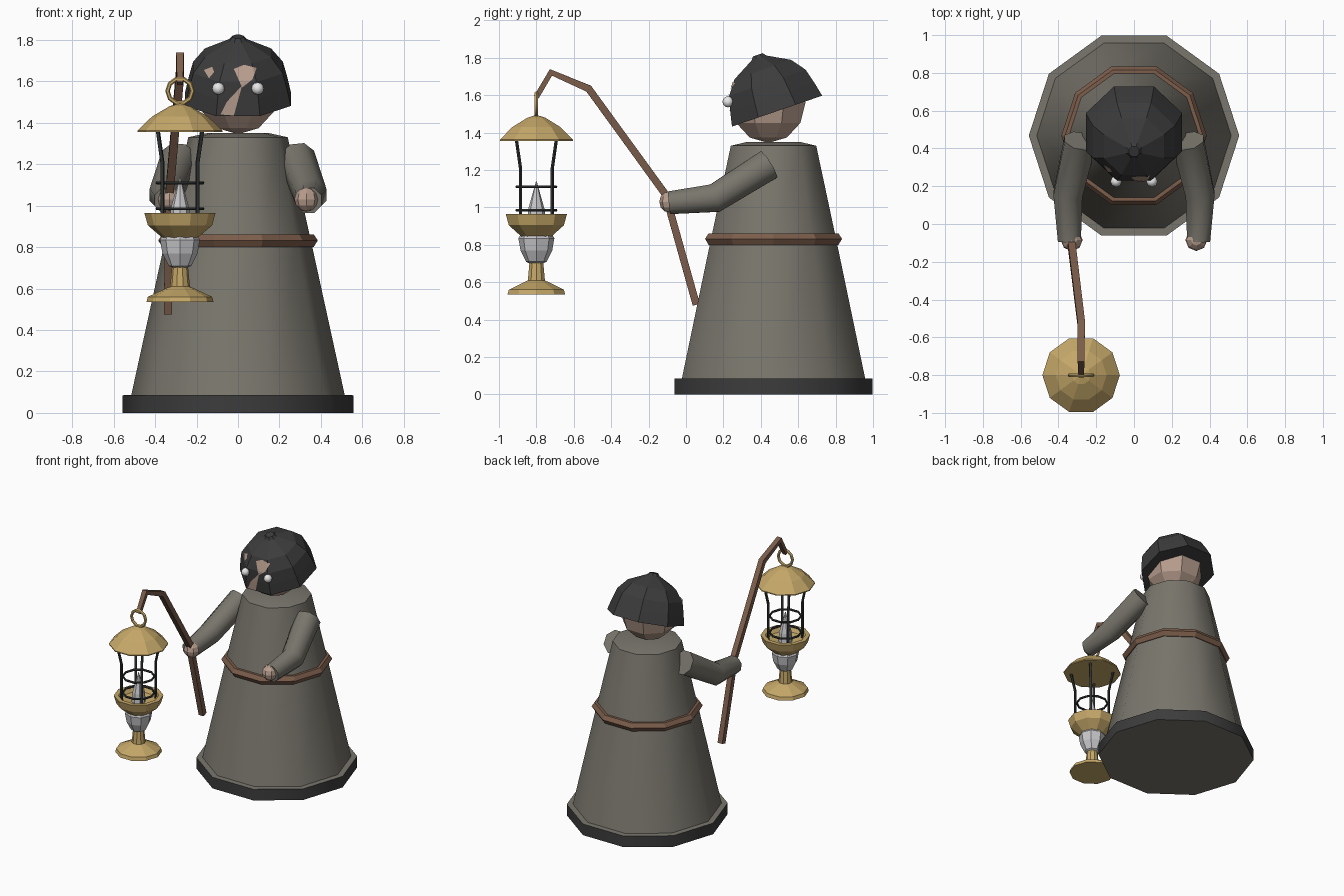
import bpy, bmesh, math
from mathutils import Vector, Matrix
from mathutils.bvhtree import BVHTree

if "Cube" in bpy.data.objects:
    bpy.data.objects.remove(bpy.data.objects["Cube"])


def material(name, r, g, b):
    m = bpy.data.materials.new(name)
    m.diffuse_color = (r, g, b, 1)
    m.use_nodes = True
    m.node_tree.nodes["Principled BSDF"].inputs["Base Color"].default_value = m.diffuse_color
    return m


CLOTH = material("grey cloth", .19, .18, .15)
DARK = material("dark felt", .045, .045, .045)
LEATHER = material("brown wood and leather", .20, .11, .07)
SKIN = material("skin", .48, .34, .27)
GOLD = material("brass", .56, .39, .14)
GLASS = material("pale glass", .58, .58, .60)
WHITE = material("white", .80, .80, .80)
IRON = material("black iron", .03, .033, .033)


def finish(name, bm, mats, smooth=None, rule=None):
    bmesh.ops.recalc_face_normals(bm, faces=bm.faces)
    me = bpy.data.meshes.new(name)
    for m in mats:
        me.materials.append(m)
    for f in bm.faces:
        f.smooth = smooth is not None
        if rule:
            f.material_index = rule(f)
    bm.to_mesh(me)
    bm.free()
    if smooth:
        me.set_sharp_from_angle(angle=math.radians(smooth))
    ob = bpy.data.objects.new(name, me)
    bpy.context.collection.objects.link(ob)
    return ob


def skin_rings(bm, rings, closed=False):
    n = len(rings[0])
    pairs = list(zip(rings, rings[1:]))
    if closed:
        pairs.append((rings[-1], rings[0]))
    for a, b in pairs:
        for i in range(n):
            j = (i + 1) % n
            bm.faces.new((a[i], a[j], b[j], b[i]))
    if not closed:
        bm.faces.new(rings[0])
        bm.faces.new(rings[-1])


def lathe(name, profile, mats, at=(0, 0, 0), sides=10, turn=0, matrix=None,
          closed=False, smooth=None, rule=None):
    """Revolve (radius, height) points round the local z axis."""
    bm = bmesh.new()
    rings = []
    for r, z in profile:
        angles = [math.tau * i / sides + turn for i in range(sides)]
        rings.append([bm.verts.new((r * math.cos(a), r * math.sin(a), z)) for a in angles])
    skin_rings(bm, rings, closed)
    bmesh.ops.transform(bm, verts=bm.verts, matrix=matrix or Matrix.Translation(at))
    return finish(name, bm, mats, smooth, rule)


def tube(name, points, radii, mats, sides, turn=0, smooth=None):
    """Sweep a polygon along a path, mitred at the bends."""
    bm = bmesh.new()
    pts = [Vector(p) for p in points]
    rings = []
    for k, p in enumerate(pts):
        d_in = (p - pts[k - 1]).normalized() if k else None
        d_out = (pts[k + 1] - p).normalized() if k + 1 < len(pts) else None
        t = ((d_in or d_out) + (d_out or d_in)).normalized()
        u = (Vector((1, 0, 0)) - t * t.x).normalized()
        v = t.cross(u)
        ring = []
        for i in range(sides):
            a = math.tau * i / sides + turn
            ring.append(bm.verts.new(p + radii[k] * (u * math.cos(a) + v * math.sin(a))))
        rings.append(ring)
    skin_rings(bm, rings)
    return finish(name, bm, mats, smooth)


def ball(name, at, r, mats, seg=8, rings=6, turn=0, smooth=None):
    bm = bmesh.new()
    bmesh.ops.create_uvsphere(bm, u_segments=seg, v_segments=rings, radius=r,
                              matrix=Matrix.Translation(at) @ Matrix.Rotation(turn, 4, 'Z'))
    return finish(name, bm, mats, smooth)


def hoop(name, at, major, minor, mats, sides=10, section=6, matrix=None):
    prof = [(major + minor * math.cos(math.tau * i / section),
             minor * math.sin(math.tau * i / section)) for i in range(section)]
    return lathe(name, prof, mats, at, sides, matrix=matrix, closed=True, smooth=40)


BODY = (0, .468, 0)
EIGHTH = math.pi / 8

# Robe with a dark band round the hem
lathe("robe", [(.557, 0), (.557, .085), (.515, .086), (.352, .83), (.24, 1.33), (.15, 1.35)],
      [CLOTH, DARK], BODY, smooth=40,
      rule=lambda f: int(f.calc_center_median().z < .08 and abs(f.normal.z) < .5))

# Belt
lathe("belt", [(.335, .862), (.365, .862), (.385, .832), (.365, .80), (.335, .80)],
      [LEATHER], BODY, closed=True)

# Head and tilted dome of hair
ball("head", (0, .44, 1.56), .215, [SKIN], turn=EIGHTH)
tilt = Matrix.Translation((0, .487, 1.515)) @ Matrix.Rotation(math.radians(18.9), 4, 'X')
hair = lathe("hair", [(.276, 0), (.257, .08), (.234, .16), (.173, .235), (.045, .30), (.03, .318)],
             [DARK], sides=8, turn=EIGHTH, matrix=tilt)

# Skin patches showing through the front of the hair, laid on its surface
hb = bmesh.new()
hb.from_mesh(hair.data)
tree = BVHTree.FromBMesh(hb)
hb.free()
PATCHES = [
    [(-.02, 1.66), (.03, 1.68), (.09, 1.665), (.07, 1.61), (.02, 1.57)],
    [(.02, 1.58), (-.055, 1.50), (-.085, 1.44), (-.02, 1.435)],
    [(-.165, 1.655), (-.125, 1.67), (-.115, 1.645), (-.14, 1.615)],
]
for k, shape in enumerate(PATCHES):
    bm = bmesh.new()
    bm.faces.new([bm.verts.new((x, 0, z)) for x, z in shape])
    bmesh.ops.triangulate(bm, faces=bm.faces[:])
    bmesh.ops.subdivide_edges(bm, edges=bm.edges[:], cuts=5, use_grid_fill=True)
    for v in bm.verts:
        hit = tree.ray_cast(Vector((v.co.x, -1, v.co.z)), Vector((0, 1, 0)))[0]
        v.co.y = (hit.y if hit else .25) - .005
    finish(f"face_patch_{k + 1}", bm, [SKIN])

# Eyes, sleeves and hands, mirrored left and right
for side, s in (("right", -1), ("left", 1)):
    ball(f"{side}_eye", (s * .095, .225, 1.565), .03, [WHITE], smooth=60)
    tube(f"{side}_sleeve",
         [(s * .285, .44, 1.228), (s * .35, .155, 1.05), (s * .342, -.09, 1.025)],
         [.09, .083, .066], [CLOTH], 8, EIGHTH, smooth=50)
    ball(f"{side}_hand", (s * .33, -.085, 1.03), .058, [SKIN])

# Bent staff
tube("staff", [(-.338, .055, .48), (-.33, -.11, 1.07), (-.28, -.52, 1.635),
               (-.28, -.722, 1.722), (-.28, -.80, 1.59)],
     [.028, .028, .028, .026, .02], [LEATHER], 4, math.pi / 4)

# Lantern
LX, LY = -.28, -.80
LAMP = (LX, LY, 0)
hoop("lantern_ring", None, .06, .011, [GOLD],
     matrix=Matrix.Translation((LX, LY, 1.553)) @ Matrix.Rotation(math.pi / 2, 4, 'X'))
lathe("lantern_roof", [(.205, 1.355), (.205, 1.362), (.135, 1.43), (.05, 1.48), (.01, 1.492)],
      [GOLD], LAMP)
for sx in (-1, 1):
    for sy in (-1, 1):
        tube(f"lantern_bar_{'left' if sx < 0 else 'right'}_{'front' if sy < 0 else 'back'}",
             [(LX + sx * o, LY + sy * o, z) for o, z in ((.085, .93), (.085, 1.21), (.108, 1.37))],
             [.01] * 3, [IRON], 6, smooth=60)
for k, z in enumerate((.985, 1.11)):
    hoop(f"lantern_hoop_{k + 1}", (LX, LY, z), .11, .008, [IRON])
lathe("lantern_bowl", [(.05, .92), (.12, .935), (.14, .965), (.172, .965), (.155, .905), (.085, .845)],
      [GOLD], LAMP)
lathe("lantern_flame", [(.05, .91), (.044, .99), (.002, 1.14)], [GLASS], LAMP, sides=8)
lathe("lantern_reservoir", [(.08, .865), (.096, .835), (.085, .77), (.055, .71), (.035, .70)],
      [GLASS], LAMP, sides=8)
lathe("lantern_foot", [(.038, .715), (.048, .61), (.07, .60), (.155, .56), (.162, .535)],
      [GOLD], LAMP)
